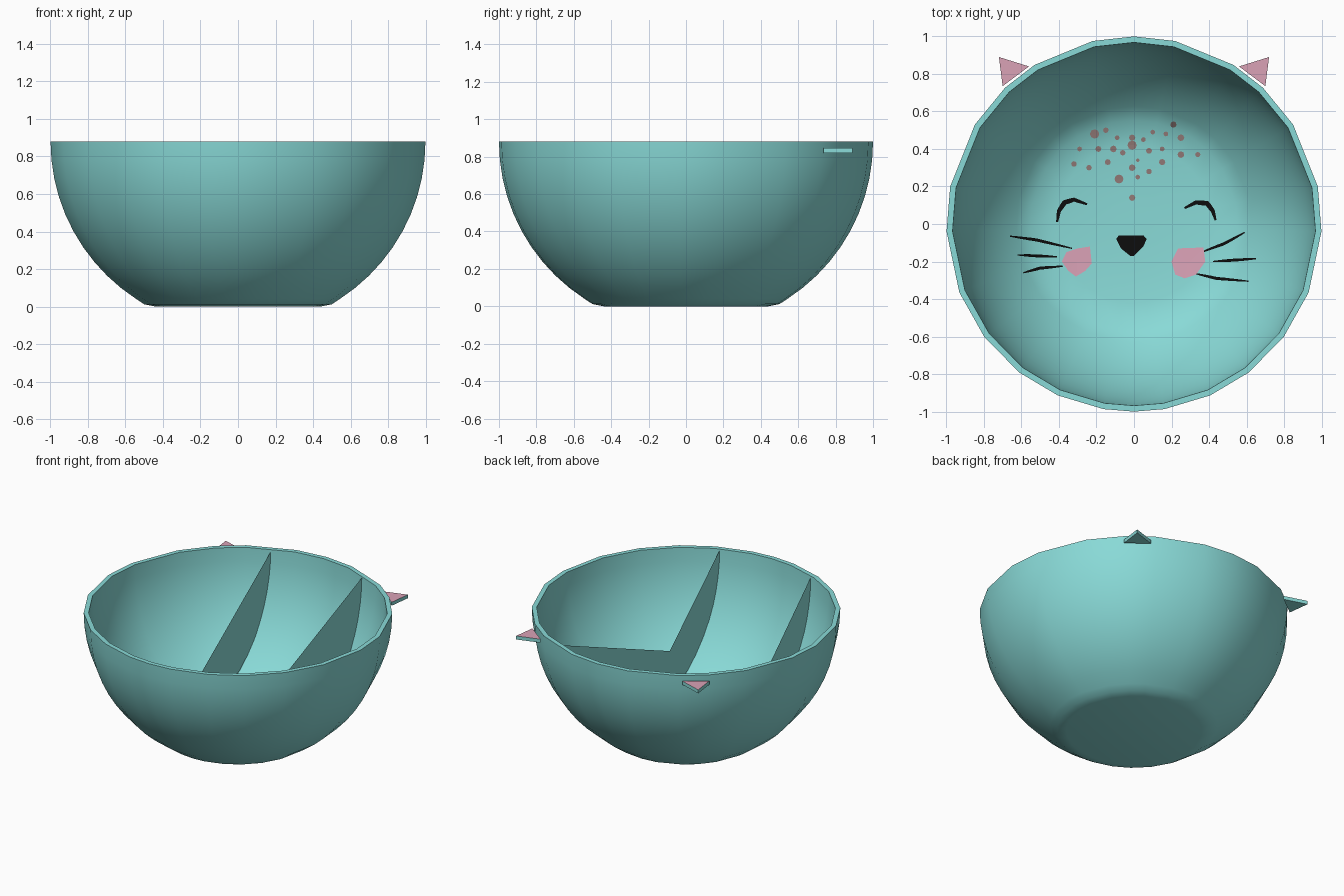
import bpy, bmesh, math
from mathutils import Vector
from mathutils.bvhtree import BVHTree

if "Cube" in bpy.data.objects:
    bpy.data.objects.remove(bpy.data.objects["Cube"])


def material(name, rgb):
    m = bpy.data.materials.new(name)
    m.diffuse_color = (*rgb, 1)
    m.use_nodes = True
    m.node_tree.nodes["Principled BSDF"].inputs["Base Color"].default_value = m.diffuse_color
    return m


teal = material("teal", (0.25, 0.70, 0.68))
pink = material("pink", (0.70, 0.36, 0.47))
black = material("black", (0.004, 0.004, 0.004))
brown = material("freckle brown", (0.30, 0.20, 0.19))


def add_object(name, bm, mats):
    me = bpy.data.meshes.new(name)
    bm.to_mesh(me)
    ob = bpy.data.objects.new(name, me)
    bpy.context.collection.objects.link(ob)
    for m in mats:
        me.materials.append(m)
    return ob


# Bowl: sphere shell cut flat at the base, revolved with uneven facets
TOP = 0.88
half = [90, 77.3, 58, 46.6, 32, 11.5, -2.3, -21.4, -37.2, -52.4, -66, -80.7, -90]
angles = half + [180 - a for a in half[-2:0:-1]]


def arc(radius, z0, steps):
    t0 = math.asin((TOP - z0) / radius)
    return [(radius * math.cos(t0 * (1 - i / steps)), TOP - radius * math.sin(t0 * (1 - i / steps)))
            for i in range(steps + 1)]


outer = [(0.44, 0.0), (0.50, 0.012)] + arc(1.0, 0.04, 10)
inner = [(0.968 * r, z) for r, z in arc(1.0, 0.06, 10)][::-1]
inner += [(0.42, 0.04), (0.25, 0.028), (0.1, 0.025)]
bm = bmesh.new()
rings = [[bm.verts.new((r * math.cos(math.radians(a)), r * math.sin(math.radians(a)), z))
          for a in angles] for r, z in outer + inner]
n = len(angles)
for a, b in zip(rings, rings[1:]):
    for i in range(n):
        j = (i + 1) % n
        bm.faces.new((a[i], a[j], b[j], b[i]))
bm.faces.new(rings[0])
bm.faces.new(rings[-1])
bmesh.ops.recalc_face_normals(bm, faces=bm.faces)
bowl = add_object("bowl", bm, [teal])
surface = BVHTree.FromBMesh(bm)
bm.free()
bpy.context.view_layer.objects.active = bowl
bowl.select_set(True)
bpy.ops.object.shade_smooth_by_angle(angle=math.radians(42))

# Thin upright dividers with a V-shaped top edge
for name, x, dip in (("left_divider", -0.36, (-0.125, 0.137)), ("right_divider", 0.36, (-0.33, 0.367))):
    R = math.sqrt(0.972 ** 2 - x * x)
    t0 = math.asin(TOP / R) if TOP < R else math.pi / 2
    side = [(R * math.cos(t0 * i / 10), max(0.003, TOP - R * math.sin(t0 * i / 10))) for i in range(11)]
    pts = side + [(-y, z) for y, z in side[::-1] if y > 0.01] + [dip]
    bm = bmesh.new()
    f = bm.faces.new([bm.verts.new((x, y, z)) for y, z in pts])
    bmesh.ops.triangulate(bm, faces=[f])
    add_object(name, bm, [teal])
    bm.free()

# Ears: flat triangles outside the rim, pink on top
for name, s in (("left_ear", -1), ("right_ear", 1)):
    bm = bmesh.new()
    tri = [(0.72, 0.89), (0.70, 0.735), (0.56, 0.84)]
    low = bm.faces.new([bm.verts.new((s * x, y, 0.82)) for x, y in tri])
    ext = bmesh.ops.extrude_face_region(bm, geom=[low], use_keep_orig=True)
    for v in ext["geom"]:
        if isinstance(v, bmesh.types.BMVert):
            v.co.z += 0.025
    bmesh.ops.recalc_face_normals(bm, faces=bm.faces)
    for f in bm.faces:
        f.material_index = 1 if f.normal.z > 0.5 else 0
    add_object(name, bm, [teal, pink])
    bm.free()


# Painted face: thin plates draped on the inside of the bowl
def drape(bm, x, y):
    hit = surface.ray_cast(Vector((x, y, 2)), Vector((0, 0, -1)))[0]
    return bm.verts.new((x, y, hit.z + 0.007))


def patch(bm, pts):
    c = drape(bm, sum(p[0] for p in pts) / len(pts), sum(p[1] for p in pts) / len(pts))
    vs = [drape(bm, *p) for p in pts]
    for a, b in zip(vs, vs[1:] + vs[:1]):
        bm.faces.new((c, a, b))


def stroke(bm, path, width):
    pts = [Vector(p) for p in path]
    fine = [a.lerp(b, i / 4) for a, b in zip(pts, pts[1:]) for i in range(4)] + [pts[-1]]
    prev = None
    for i, p in enumerate(fine):
        d = (fine[min(i + 1, len(fine) - 1)] - fine[max(i - 1, 0)]).normalized()
        w = width / 2 * (0.4 + 0.6 * math.sin(math.pi * i / (len(fine) - 1)))
        q = Vector((-d.y, d.x)) * w
        cur = (drape(bm, *(p + q)), drape(bm, *(p - q)))
        if prev:
            bm.faces.new((prev[0], prev[1], cur[1], cur[0]))
        prev = cur


def finish(name, bm, mat):
    bmesh.ops.recalc_face_normals(bm, faces=bm.faces)
    for f in bm.faces:
        f.normal_update()
        if f.normal.z < 0:
            f.normal_flip()
    add_object(name, bm, [mat])
    bm.free()


# Nose
bm = bmesh.new()
patch(bm, [(-.095, -.08), (-.08, -.06), (.05, -.06), (.067, -.08), (.05, -.12), (0, -.17), (-.02, -.17), (-.07, -.13)])
finish("nose", bm, black)

# Cheeks
bm = bmesh.new()
patch(bm, [(-.30, -.13), (-.235, -.12), (-.225, -.21), (-.26, -.25), (-.31, -.28), (-.35, -.25), (-.385, -.2), (-.36, -.15)])
patch(bm, [(.235, -.13), (.37, -.125), (.38, -.2), (.33, -.27), (.27, -.29), (.22, -.27), (.2, -.2)])
finish("cheeks", bm, pink)

# Closed eyes
bm = bmesh.new()
stroke(bm, [(-.41, .01), (-.40, .07), (-.37, .115), (-.32, .13), (-.25, .105)], 0.026)
stroke(bm, [(.27, .085), (.33, .115), (.39, .11), (.42, .07), (.435, .02)], 0.026)
finish("eyes", bm, black)

# Whiskers
bm = bmesh.new()
for path in ([(-.66, -.065), (-.52, -.085), (-.33, -.13)], [(-.62, -.165), (-.41, -.175)],
             [(-.59, -.26), (-.5, -.235), (-.38, -.225)], [(.36, -.15), (.48, -.105), (.59, -.045)],
             [(.42, -.2), (.65, -.185)], [(.33, -.265), (.44, -.29), (.61, -.305)]):
    stroke(bm, path, 0.016)
finish("whiskers", bm, black)

# Forehead freckles: x, y, radius
spots = [(-.21, .48, .025), (-.15, .5, .015), (.21, .53, .017), (.1, .49, .013), (.17, .48, .013),
         (.25, .46, .018), (-.09, .46, .013), (-.01, .46, .017), (.05, .45, .013), (-.29, .4, .013),
         (-.19, .4, .016), (-.11, .4, .018), (-.01, .42, .025), (-.06, .38, .015), (.08, .39, .016),
         (.15, .4, .013), (.25, .37, .018), (.34, .37, .014), (-.32, .32, .015), (-.24, .3, .015),
         (-.14, .33, .016), (-.01, .3, .018), (.02, .34, .01), (.15, .33, .017), (-.08, .24, .024),
         (.02, .25, .013), (.08, .28, .015), (-.01, .14, .017)]
bm = bmesh.new()
for x, y, r in spots:
    patch(bm, [(x + r * math.cos(k * math.pi / 4), y + r * math.sin(k * math.pi / 4)) for k in range(8)])
finish("freckles", bm, brown)
